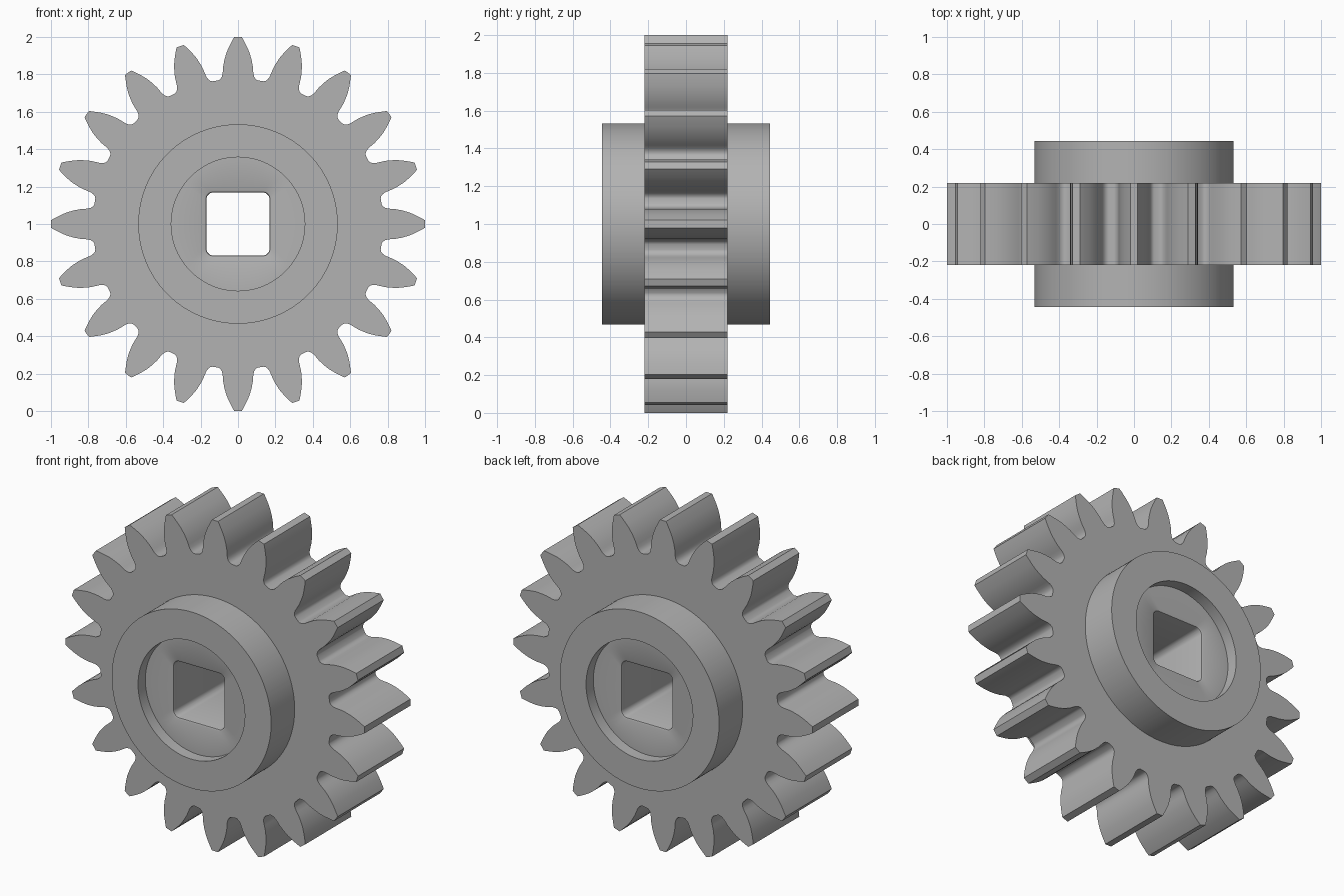
import bpy, bmesh, math

cube = bpy.data.objects.get("Cube")
if cube:
    bpy.data.objects.remove(cube, do_unlink=True)

grey = bpy.data.materials.new("plain grey")
grey.use_nodes = True
grey.diffuse_color = (0.45, 0.45, 0.45, 1)
grey.node_tree.nodes["Principled BSDF"].inputs["Base Color"].default_value = (0.45, 0.45, 0.45, 1)

TEETH = 20
CENTRE_Z = 1.0
PITCH = 2 * math.pi / TEETH

# Half tooth, tip to root: (half width, distance from the axle)
flank = [(0.02, 1.0), (0.029, 0.985), (0.038, 0.968), (0.05, 0.945), (0.063, 0.915), (0.073, 0.88),
         (0.079, 0.85), (0.081, 0.825), (0.083, 0.805), (0.088, 0.79), (0.098, 0.778), (0.108, 0.775)]
half = [(math.atan2(w, r), r) for w, r in flank]
tooth = [(-a, r) for a, r in reversed(half)] + half
outline = [(i * PITCH + a, r) for i in range(TEETH) for a, r in tooth]


def gear(y):
    return [(a, r, y) for a, r in outline]


def circle(radius, y):
    return [(a, radius, y) for a, _ in outline]


def rounded_square(h, corner, y):
    inner = h - corner
    loop = []
    for a, _ in outline:
        f = a % (math.pi / 2)
        f = min(f, math.pi / 2 - f)
        if h * math.tan(f) <= inner:
            r = h / math.cos(f)
        else:
            d = inner * (math.cos(f) + math.sin(f))
            r = d + math.sqrt(d * d - 2 * inner ** 2 + corner ** 2)
        loop.append((a, r, y))
    return loop


# Front half, from the axle hole out to the teeth; the back half mirrors it
FLOOR, HUB, FACE = -0.375, -0.445, -0.22
front = [rounded_square(0.168, 0.035, FLOOR + 0.012),
         rounded_square(0.171, 0.038, FLOOR + 0.004),
         rounded_square(0.18, 0.047, FLOOR),
         circle(0.357, FLOOR), circle(0.357, HUB),
         circle(0.533, HUB), circle(0.533, FACE), gear(FACE)]
back = [[(a, r, -y) for a, r, y in loop] for loop in reversed(front)]

# Bridge the loops into one closed solid
bm = bmesh.new()
rings = [[bm.verts.new((r * math.cos(a), y, CENTRE_Z + r * math.sin(a))) for a, r, y in loop]
         for loop in front + back]
n = len(outline)
for k, ring in enumerate(rings):
    after = rings[(k + 1) % len(rings)]
    for i in range(n):
        j = (i + 1) % n
        bm.faces.new((ring[i], ring[j], after[j], after[i]))
bmesh.ops.recalc_face_normals(bm, faces=bm.faces)
mesh = bpy.data.meshes.new("spur_gear")
bm.to_mesh(mesh)
bm.free()
mesh.materials.append(grey)
obj = bpy.data.objects.new("spur_gear", mesh)
bpy.context.collection.objects.link(obj)

bpy.ops.object.select_all(action="DESELECT")
obj.select_set(True)
bpy.context.view_layer.objects.active = obj
bpy.ops.object.shade_smooth_by_angle(angle=math.radians(30))
